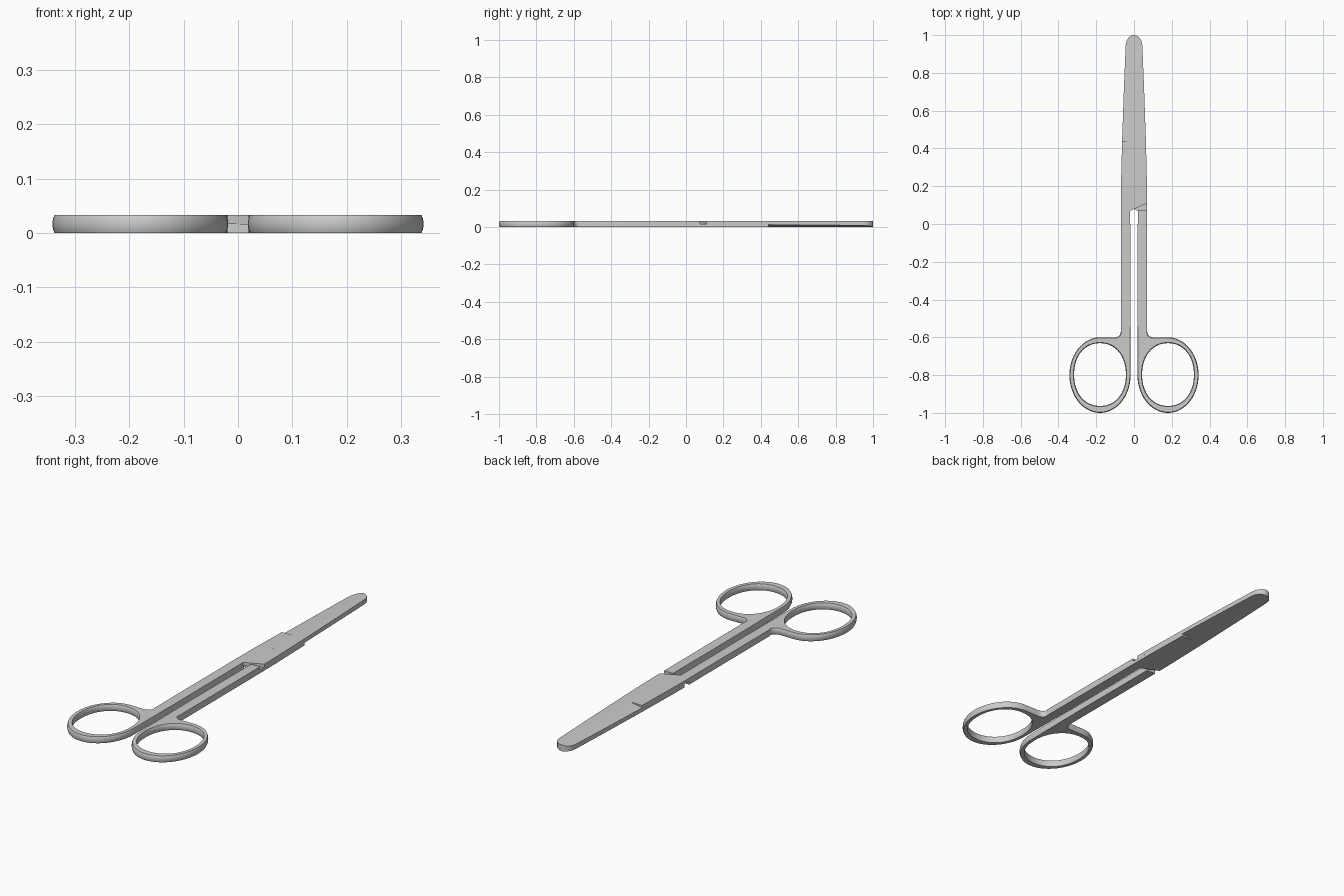
import bpy, bmesh
from math import sin, cos, pi, radians, copysign
from mathutils import Vector, Matrix

if "Cube" in bpy.data.objects:
    bpy.data.objects.remove(bpy.data.objects["Cube"])

H = 0.033          # full thickness; each blade uses half of it


def finish(bm, name):
    """Turn a bmesh into an object plus its partner, turned half round the long axis."""
    bmesh.ops.remove_doubles(bm, verts=bm.verts, dist=1e-5)
    bmesh.ops.dissolve_degenerate(bm, edges=bm.edges, dist=1e-6)
    bmesh.ops.recalc_face_normals(bm, faces=bm.faces)
    mesh = bpy.data.meshes.new(name)
    bm.to_mesh(mesh)
    bm.free()
    turn = Matrix.Translation((0, 0, H)) @ Matrix.Rotation(pi, 4, 'Y')
    for side, mat in (("left", Matrix()), ("right", turn)):
        data = mesh.copy()
        data.transform(mat)
        obj = bpy.data.objects.new(f"{side}_{name}", data)
        bpy.context.collection.objects.link(obj)
        bpy.ops.object.select_all(action='DESELECT')
        obj.select_set(True)
        bpy.context.view_layer.objects.active = obj
        bpy.ops.object.shade_smooth_by_angle(angle=radians(28))


def skin(bm, a, b):
    """Quads between two closed loops of vertices."""
    for i in range(len(a)):
        j = (i + 1) % len(a)
        bm.faces.new((a[i], a[j], b[j], b[i]))


def inset(loop, d):
    """Move a loop towards the material (its left side), rings only."""
    out = []
    for i, p in enumerate(loop):
        t = (Vector(loop[(i + 1) % len(loop)]) - Vector(loop[i - 1])).normalized()
        k = d if p[1] < -0.575 else 0
        out.append((p[0] - t.y * k, p[1] + t.x * k))
    return out


# handle: shank and finger ring in one outline, with an oval hole
outer = [(-0.02, 0.075), (-0.07, 0.075)]
for i in range(9):
    a = -pi / 2 * i / 8
    outer.append((-0.10 + 0.03 * cos(a), -0.57 + 0.03 * sin(a)))
for i in range(55):
    a = pi / 2 + 1.5 * pi * i / 54
    outer.append((-0.18 + 0.162 * cos(a), -0.8 + 0.2 * sin(a)))
outer.append((-0.019, -0.44))


def rounded(v):
    return copysign(abs(v) ** 0.93, v)


hole = []
for i in range(64):
    a = -2 * pi * i / 64
    hole.append((-0.18 + 0.137 * rounded(cos(a)), -0.797 + 0.166 * rounded(sin(a))))

bm = bmesh.new()
caps = ([], [])
layers = [(0, 0.004), (0.2, 0.0013), (0.5, 0), (0.8, 0.0013), (1, 0.004)]
for loop in (outer, hole):
    rings = [[bm.verts.new((x, y, z * H)) for x, y in inset(loop, d)] for z, d in layers]
    for lower, upper in zip(rings, rings[1:]):
        skin(bm, lower, upper)
    for cap, ring in zip(caps, (rings[0], rings[-1])):
        cap += [bm.edges.get((ring[i - 1], ring[i])) for i in range(len(ring))]
for cap in caps:
    bmesh.ops.triangle_fill(bm, edges=cap, use_beauty=True, normal=(0, 0, 1))
finish(bm, "handle")

# blade: half thickness, hollow-ground along one edge beyond y = 0.44
# rows: (y left, y middle, y right, x left, x middle, x right, grind depth)
rows = [(0.07, 0.07, 0.11, -0.07, -0.02, 0.07, 0),
        (0.20, 0.20, 0.20, -0.069, 0, 0.069, 0),
        (0.44, 0.44, 0.44, -0.063, 0, 0.063, 0)]
for y, w in ((0.44, 0.063), (0.70, 0.054)):
    rows.append((y, y, y, -w, 0, w, 0.2 * w))
for i in range(13):
    a = pi / 2 * i / 12
    y, w = 0.94 + 0.06 * sin(a), 0.0445 * cos(a)
    rows.append((y, y, y, -w, 0, w, 0.2 * w))

bm = bmesh.new()
sections = []
for yl, ym, yr, xl, xm, xr, g in rows:
    pts = [(xl, yl, H - g), (xm, ym, H), (xr, yr, H),
           (xr, yr, H / 2), (xm, ym, H / 2), (xl, yl, H / 2)]
    sections.append([bm.verts.new(p) for p in pts])
for a, b in zip(sections, sections[1:]):
    skin(bm, a, b)
s = sections[0]
bm.faces.new((s[0], s[1], s[4], s[5]))
bm.faces.new((s[1], s[2], s[3], s[4]))
finish(bm, "blade")

# flush pivot pin through both blades
bpy.ops.mesh.primitive_cylinder_add(vertices=32, radius=0.022, depth=H + 0.0002,
                                    location=(0, 0.29, H / 2))
bpy.context.object.name = "pivot_pin"
